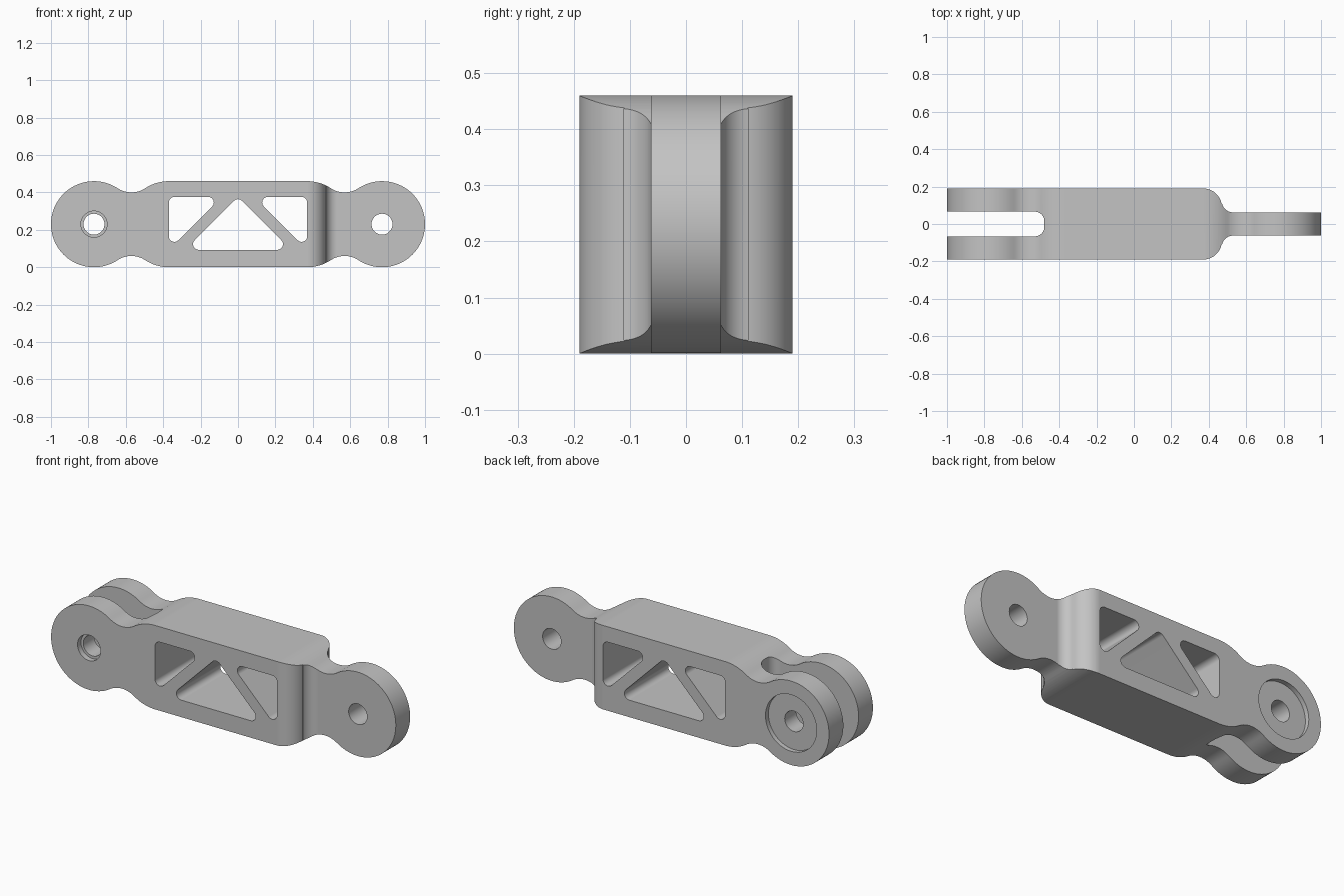
import bpy, bmesh
from math import cos, sin, tan, pi, atan2, sqrt, radians
from mathutils import Vector

R = 0.23            # end radius, also half the height
EYE = 0.77          # pivot distance from the middle
HALF = 0.19         # half width of the body
TONGUE = 0.062      # half width of the tongue
SLOT = 0.066        # half width of the fork slot

old = bpy.data.objects.get("Cube")
if old:
    bpy.data.objects.remove(old, do_unlink=True)

grey = bpy.data.materials.new("plain_grey")
grey.use_nodes = True
colour = (0.55, 0.55, 0.55, 1)
grey.diffuse_color = colour
grey.node_tree.nodes["Principled BSDF"].inputs["Base Color"].default_value = colour


def arc(cx, cy, r, a0, a1, n=16):
    """Points on an arc from angle a0 to a1."""
    return [(cx + r * cos(a0 + (a1 - a0) * i / n),
             cy + r * sin(a0 + (a1 - a0) * i / n)) for i in range(n + 1)]


def rounded(corners, r, n=8):
    """Polygon with every corner rounded by radius r."""
    out = []
    for i, c in enumerate(corners):
        p = Vector(c)
        a = (Vector(corners[i - 1]) - p).normalized()
        b = (Vector(corners[(i + 1) % len(corners)]) - p).normalized()
        half = a.angle(b) / 2
        mid = p + (a + b).normalized() * r / sin(half)
        u = p + a * r / tan(half) - mid
        v = p + b * r / tan(half) - mid
        a0 = atan2(u.y, u.x)
        sweep = (atan2(v.y, v.x) - a0 + pi) % (2 * pi) - pi
        out += arc(mid.x, mid.y, r, a0, a0 + sweep, n)
    return out


def prism(name, points, place, lo, hi):
    """Extrude an outline between two levels; place maps (a, b, level) to space."""
    bm = bmesh.new()
    face = bm.faces.new([bm.verts.new(place(a, b, lo)) for a, b in points])
    move = Vector(place(0, 0, hi)) - Vector(place(0, 0, lo))
    new = bmesh.ops.extrude_face_region(bm, geom=[face])["geom"]
    bmesh.ops.translate(bm, vec=move,
                        verts=[g for g in new if isinstance(g, bmesh.types.BMVert)])
    bmesh.ops.remove_doubles(bm, verts=bm.verts, dist=1e-5)
    bmesh.ops.recalc_face_normals(bm, faces=bm.faces)
    mesh = bpy.data.meshes.new(name)
    bm.to_mesh(mesh)
    bm.free()
    mesh.materials.append(grey)
    obj = bpy.data.objects.new(name, mesh)
    bpy.context.collection.objects.link(obj)
    return obj


def sideways(a, b, level):
    return (a, level, b)


def upright(a, b, level):
    return (a, b, level)


def combine(target, cutter, operation):
    bpy.context.view_layer.objects.active = target
    mod = target.modifiers.new(operation.lower(), 'BOOLEAN')
    mod.operation = operation
    mod.solver = 'EXACT'
    mod.object = cutter
    bpy.ops.object.modifier_apply(modifier=mod.name)
    bpy.data.objects.remove(cutter, do_unlink=True)


# Side outline: round eye, concave neck, rounded body end, mirrored twice
SHOULDER = 0.37
neck_x, neck_r = (EYE + SHOULDER) / 2, 0.133
dx = EYE - neck_x
rise = sqrt((R + neck_r) ** 2 - dx ** 2)
lean = atan2(rise, dx)
quarter = (arc(EYE, 0, R, 0, pi - lean, 28)
           + arc(neck_x, rise, neck_r, -lean, lean - pi)[1:]
           + arc(SHOULDER, 0, R, lean, pi / 2, 10)[1:])
top = quarter + [(-x, z) for x, z in reversed(quarter)]
outline = top + [(x, -z) for x, z in reversed(top)][1:-1]
link = prism("link_arm", [(x, z + R) for x, z in outline], sideways, -0.3, 0.3)

# Plan outline: wide body, curved shoulders and thin tongue
turn = atan2(0.03, 0.16)
side = ([(-1.1, HALF)]
        + arc(SHOULDER, HALF - 0.1, 0.1, pi / 2, turn)
        + arc(0.53, TONGUE + 0.06, 0.06, pi + turn, 1.5 * pi)
        + [(1.1, TONGUE)])
plan = side + [(x, -y) for x, y in reversed(side)]
combine(link, prism("plan_cutter", plan, upright, -0.1, 0.6), 'INTERSECT')

# Fork slot with rounded inner corners
slot = rounded([(-1.3, -SLOT), (-0.48, -SLOT), (-0.48, SLOT), (-1.3, SLOT)], 0.05)
combine(link, prism("slot_cutter", slot, upright, -0.1, 0.6), 'DIFFERENCE')

# Truss windows
low, high, edge = 0.093, 0.376, 0.37
windows = [[(0, high), (-0.283, low), (0.283, low)]]
windows += [[(s * edge, high), (s * edge, low), (s * 0.087, high)] for s in (-1, 1)]
for w in windows:
    combine(link, prism("window_cutter", rounded(w, 0.03), sideways, -0.4, 0.4), 'DIFFERENCE')

# Pivot holes, front counterbore and shallow back recess
for x, r, lo, hi in ((EYE, 0.056, -0.4, 0.4), (-EYE, 0.056, -0.4, 0.4),
                     (-EYE, 0.07, -0.4, 0.03 - HALF),
                     (-EYE, 0.155, HALF - 0.025, 0.4)):
    circle = arc(x, R, r, 0, 2 * pi, 48)[:-1]
    combine(link, prism("hole_cutter", circle, sideways, lo, hi), 'DIFFERENCE')

# Smooth curves, crisp edges, clean flats
for o in bpy.context.selected_objects:
    o.select_set(False)
link.select_set(True)
bpy.context.view_layer.objects.active = link
bpy.ops.object.shade_smooth_by_angle(angle=radians(30))
flats = link.modifiers.new("clean_flats", 'WEIGHTED_NORMAL')
flats.keep_sharp = True
